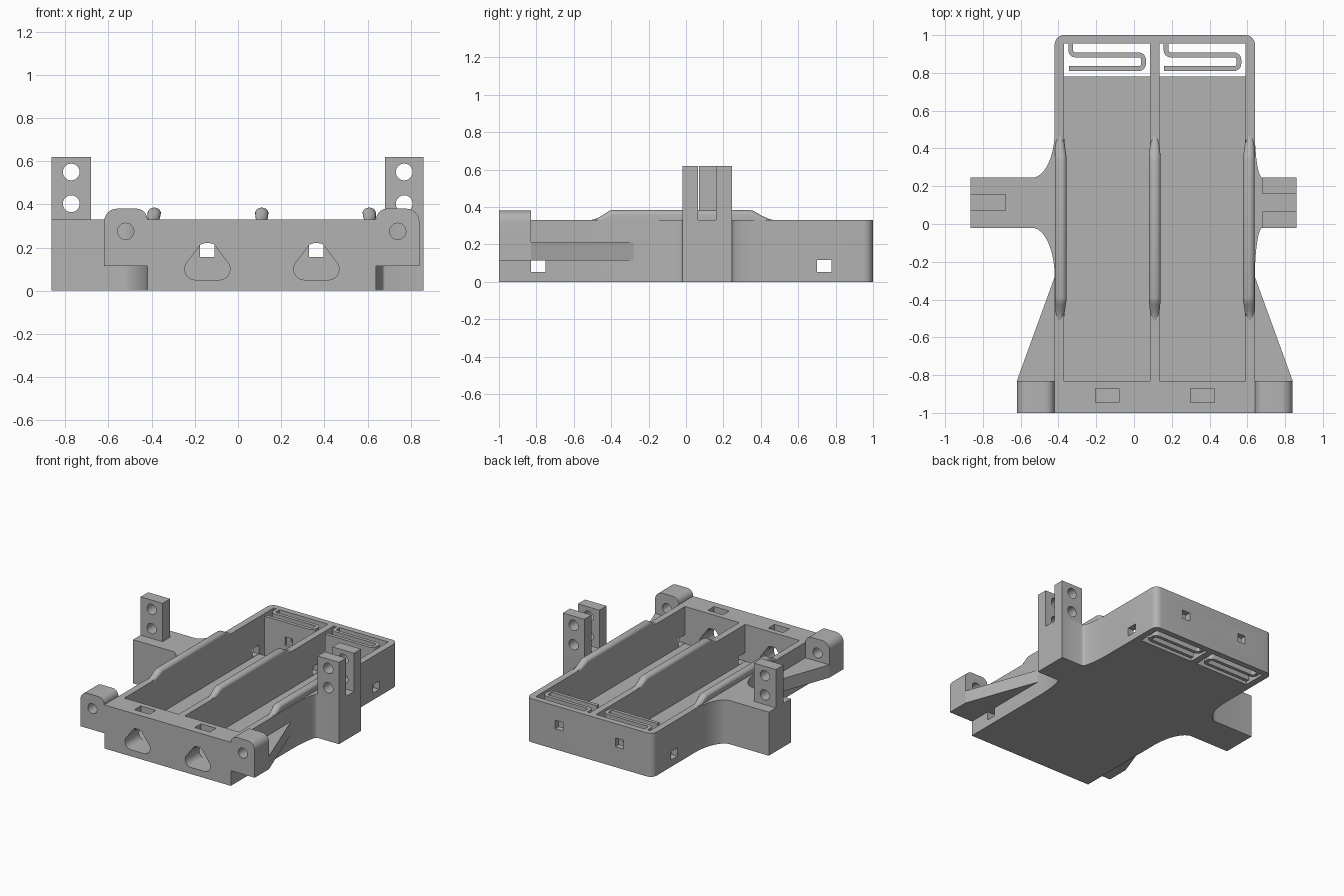
import bpy, bmesh
from math import sin, cos, radians, hypot

if "Cube" in bpy.data.objects:
    bpy.data.objects.remove(bpy.data.objects["Cube"])

grey = bpy.data.materials.new("light_grey")
grey.use_nodes = True
COLOUR = (0.45, 0.45, 0.45, 1)
grey.diffuse_color = COLOUR
grey.node_tree.nodes["Principled BSDF"].inputs["Base Color"].default_value = COLOUR

MID = 0.11      # centre line of the tray
TOP = 0.33      # wall height
PITCH = 0.505   # spacing of the two cells


def arc(cx, cy, rx, ry, a0, a1, n=12):
    angles = [radians(a0 + (a1 - a0) * i / n) for i in range(n + 1)]
    return [(cx + rx * cos(a), cy + ry * sin(a)) for a in angles]


def finish(name, bm):
    bmesh.ops.recalc_face_normals(bm, faces=bm.faces)
    mesh = bpy.data.meshes.new(name)
    bm.to_mesh(mesh)
    bm.free()
    mesh.materials.append(grey)
    obj = bpy.data.objects.new(name, mesh)
    bpy.context.collection.objects.link(obj)
    return obj


def prism(name, outline, lo, hi, axis="z"):
    """Extrude an outline along z (points are x, y) or along y (points are x, z)."""
    bm = bmesh.new()
    verts = [bm.verts.new((a, b, lo) if axis == "z" else (a, lo, b)) for a, b in outline]
    face = bm.faces.new(verts)
    new = bmesh.ops.extrude_face_region(bm, geom=[face])["geom"]
    shift = (0, 0, hi - lo) if axis == "z" else (0, hi - lo, 0)
    bmesh.ops.translate(bm, vec=shift, verts=[v for v in new if isinstance(v, bmesh.types.BMVert)])
    return finish(name, bm)


def box(name, x0, x1, y0, y1, z0, z1):
    return prism(name, [(x0, y0), (x1, y0), (x1, y1), (x0, y1)], z0, z1)


def cut(cutter, *targets):
    for target in targets:
        mod = target.modifiers.new("cut", "BOOLEAN")
        mod.operation, mod.solver, mod.object = "DIFFERENCE", "EXACT", cutter
        bpy.context.view_layer.objects.active = target
        bpy.ops.object.modifier_apply(modifier=mod.name)
    bpy.data.objects.remove(cutter)


def drill(target, x, z, r, y0, y1):
    cut(prism("drill", arc(x, z, r, r, 0, 345, 23), y0, y1, "y"), target)


def spring(name, dx):
    """Folded flat spring hanging from the back wall."""
    r = 0.025
    path = [(-0.335, 0.96)] + arc(-0.335 + r, 0.895 + r, r, r, 180, 270, 6)
    path += arc(0.05 - r, 0.895 - r, r, r, 90, 0, 6)
    path += arc(0.05 - r, 0.823 + r, r, r, 0, -90, 6) + [(-0.345, 0.823)]
    left, right = [], []
    for i, (x, y) in enumerate(path):
        (ax, ay), (bx, by) = path[max(i - 1, 0)], path[min(i + 1, len(path) - 1)]
        length = hypot(bx - ax, by - ay)
        nx, ny = (ay - by) / length * 0.013, (bx - ax) / length * 0.013
        left.append((x + nx + dx, y + ny))
        right.append((x - nx + dx, y - ny))
    return prism(name, left + right[::-1], 0, TOP)


# Tray body with both side arms in one outline
outline = [(-0.42, -1), (0.64, -1)]
outline += arc(0.68, -0.28, 0.04, 0.26, 180, 90)
outline += [(0.86, -0.02), (0.86, 0.245)]
outline += arc(0.68, 0.49, 0.04, 0.245, 270, 180)
outline += arc(0.59, 0.95, 0.05, 0.05, 0, 90, 8)
outline += arc(-0.37, 0.95, 0.05, 0.05, 90, 180, 8)
outline += arc(-0.54, 0.49, 0.12, 0.245, 0, -90)
outline += [(-0.865, 0.245), (-0.865, -0.02)]
outline += arc(-0.54, -0.28, 0.12, 0.26, 90, 0)
tray = prism("tray_body", outline, 0, TOP)

# Two cells, each with a spring, front opening, label slot and back window
for side, dx in (("right", 0), ("left", PITCH)):
    cut(box("cell", -0.37 + dx, 0.085 + dx, -0.83, 0.955, 0.05, 0.5), tray)
    cut(box("spring_gap", -0.37 + dx, 0.085 + dx, 0.78, 0.955, -0.1, 0.2), tray)
    coil = spring(side + "_spring", dx)
    cx = -0.142 + dx
    cut(box("window", cx - 0.033, cx + 0.033, 0.79, 1.1, 0.155, 0.22), tray, coil)
    opening = arc(cx + 0.055, 0.1, 0.05, 0.05, -90, 30, 8)
    opening += arc(cx + 0.012, 0.19, 0.03, 0.03, 30, 90, 4)
    opening += arc(cx - 0.012, 0.19, 0.03, 0.03, 90, 150, 4)
    opening += arc(cx - 0.055, 0.1, 0.05, 0.05, 150, 270, 8)
    cut(prism("opening", opening, -1.1, -0.8, "y"), tray)
    cut(box("slot", cx - 0.063, cx + 0.063, -0.945, -0.87, 0.12, 0.5), tray)

# Cross holes through all three long walls
for y in (-0.829, 0.7):
    cut(box("cross_hole", -0.6, 0.8, y, y + 0.078, 0.052, 0.116), tray)

# Rounded retaining ridges on the three walls
STATIONS = [(-0.53, 0), (-0.49, 0.12), (-0.46, 0.36), (-0.43, 0.68), (-0.41, 0.9), (-0.39, 1),
            (0.34, 1), (0.36, 0.9), (0.38, 0.7), (0.41, 0.4), (0.45, 0.12), (0.49, 0)]
for name, x, lean in (("right_ridge", -0.394, 0.006), ("middle_ridge", MID, 0), ("left_ridge", 0.614, -0.006)):
    bm = bmesh.new()
    rings = []
    for y, t in STATIONS:
        w = 0.023 + 0.008 * t
        top = TOP - 0.003 + 0.058 * t
        ring = [(x + 0.022, 0.29), *arc(x + lean * t, top - 0.026, w, 0.026, 0, 180, 10), (x - 0.022, 0.29)]
        rings.append([bm.verts.new((px, y, pz)) for px, pz in ring])
    for a, b in zip(rings, rings[1:]):
        for i in range(len(a)):
            j = (i + 1) % len(a)
            bm.faces.new((a[i], a[j], b[j], b[i]))
    bm.faces.new(rings[0])
    bm.faces.new(rings[-1])
    finish(name, bm)

# Front ears and the wedge braces behind them, mirrored about the tray centre
for side, s in (("right", -1), ("left", 1)):
    profile = [(0.53, 0.115), (0.73, 0.115)] + arc(0.67, 0.32, 0.06, 0.06, 0, 90, 8)
    profile += arc(0.58, 0.33, 0.05, 0.05, 90, 180, 8)
    ear = prism(side + "_ear", [(MID + s * u, z) for u, z in profile], -1, -0.83, "y")
    drill(ear, MID + s * 0.63, 0.275, 0.038, -1.1, -0.7)
    brace = [(0.53, -0.83), (0.73, -0.83), (0.53, -0.28)]
    prism(side + "_brace", [(MID + s * u, y) for u, y in brace], 0.115, 0.212)

# Hinge: a single tongue on one arm, a fork on the other
posts = (("hinge_tongue", -0.865, -0.68, 0.07, 0.16),
         ("hinge_fork_front", 0.68, 0.86, -0.02, 0.065),
         ("hinge_fork_back", 0.68, 0.86, 0.16, 0.245))
for name, x0, x1, y0, y1 in posts:
    post = box(name, x0, x1, y0, y1, TOP, 0.62)
    for z in (0.403, 0.55):
        drill(post, (x0 + x1) / 2, z, 0.039, -0.2, 0.5)

# Smooth the curved faces, keep the edges sharp
bpy.ops.object.select_all(action="DESELECT")
for obj in bpy.context.scene.objects:
    if obj.type == "MESH" and grey.name in obj.data.materials:
        obj.select_set(True)
        bpy.context.view_layer.objects.active = obj
bpy.ops.object.shade_smooth_by_angle(angle=radians(30))
